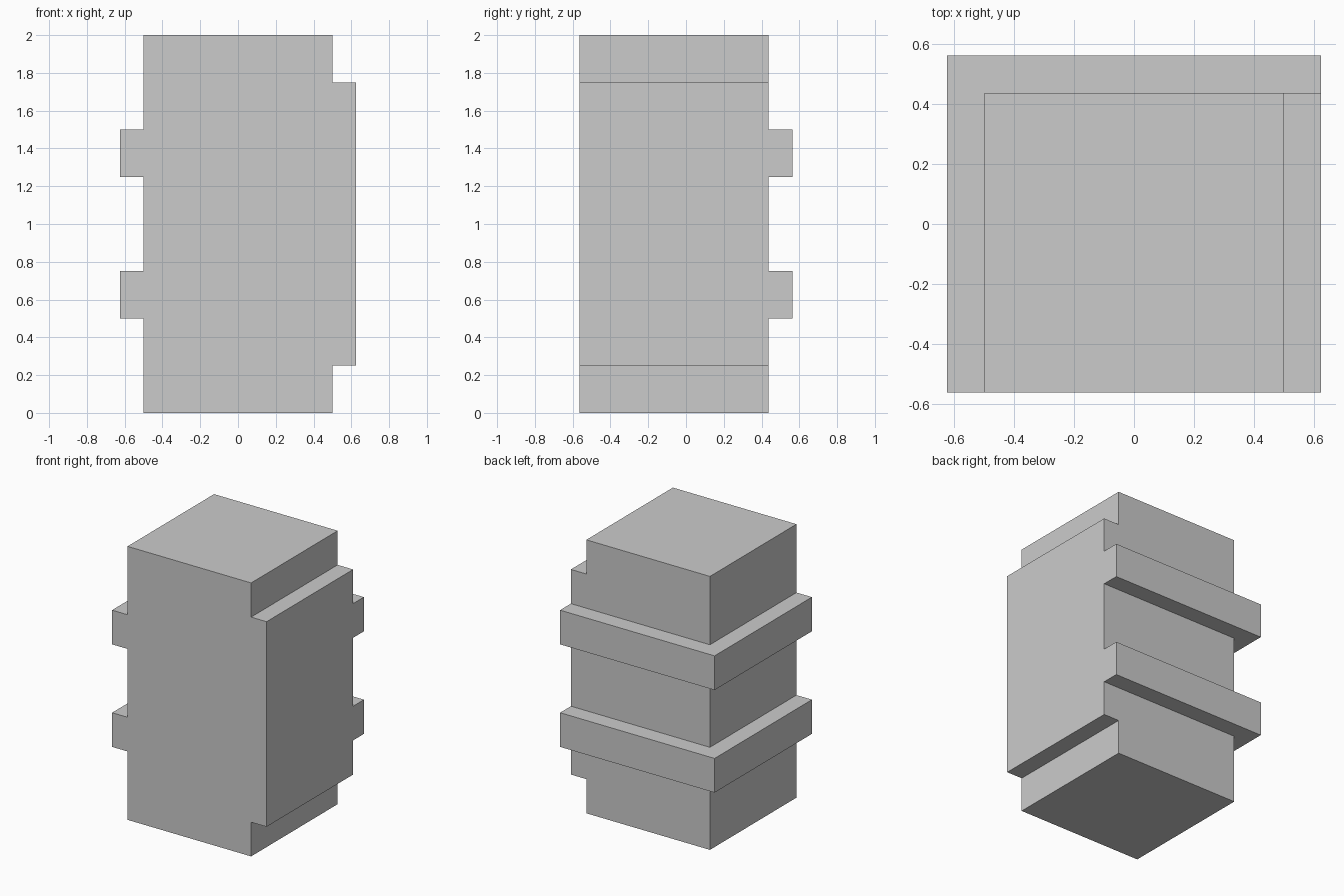
import bpy
import bmesh

if "Cube" in bpy.data.objects:
    bpy.data.objects.remove(bpy.data.objects["Cube"])


def extrude_profile(name, outline, z0, z1):
    """Solid part from a flat counter-clockwise outline raised from z0 to z1."""
    bm = bmesh.new()
    face = bm.faces.new([bm.verts.new((x, y, z0)) for x, y in outline])
    result = bmesh.ops.extrude_face_region(bm, geom=[face])
    top = [v for v in result["geom"] if isinstance(v, bmesh.types.BMVert)]
    bmesh.ops.translate(bm, verts=top, vec=(0, 0, z1 - z0))
    bmesh.ops.recalc_face_normals(bm, faces=bm.faces)
    mesh = bpy.data.meshes.new(name)
    bm.to_mesh(mesh)
    bm.free()
    obj = bpy.data.objects.new(name, mesh)
    bpy.context.collection.objects.link(obj)
    return obj


def rect(x0, x1, y0, y1):
    return [(x0, y0), (x1, y0), (x1, y1), (x0, y1)]


FRONT, BACK = -0.5625, 0.4375   # body depth limits
SIDE, T = 0.5, 0.125            # body half width, thickness of attachments
OUT = SIDE + T

# Main block
extrude_profile("body", rect(-SIDE, SIDE, FRONT, BACK), 0, 2)

# Raised panel on the right side
extrude_profile("side_panel", rect(SIDE, OUT, FRONT, BACK), 0.25, 1.75)

# Two L-shaped bands wrapping the left side and the back
band = [(-OUT, FRONT), (-SIDE, FRONT), (-SIDE, BACK),
        (OUT, BACK), (OUT, BACK + T), (-OUT, BACK + T)]
for label, z in (("lower", 0.5), ("upper", 1.25)):
    extrude_profile(label + "_band", band, z, z + 0.25)
